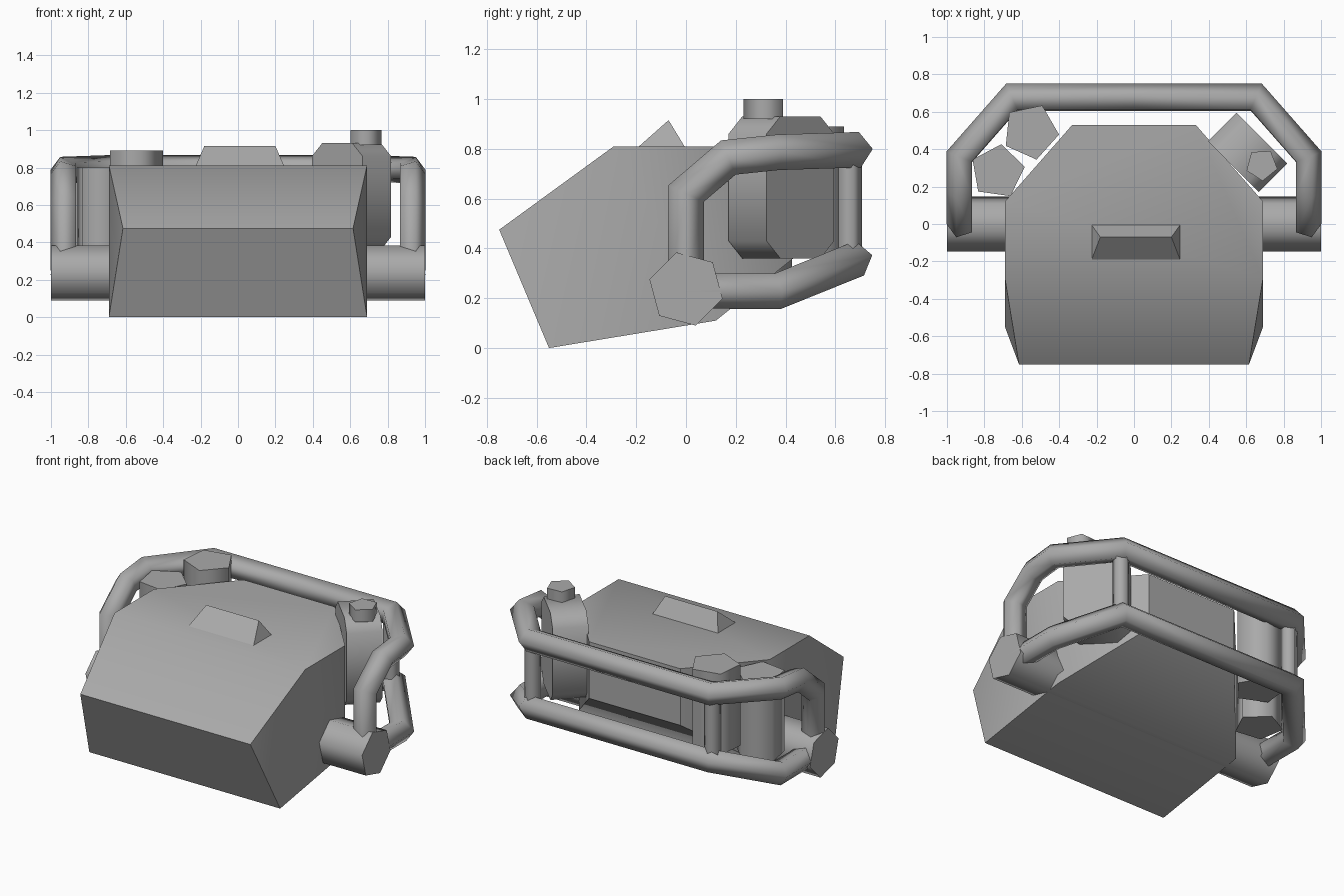
import bpy
import bmesh
import math
from mathutils import Vector, Matrix

cube = bpy.data.objects.get("Cube")
if cube:
    bpy.data.objects.remove(cube, do_unlink=True)

GREY = (0.4, 0.4, 0.4, 1)
mat = bpy.data.materials.new("plain grey")
mat.use_nodes = True
mat.diffuse_color = GREY
mat.node_tree.nodes["Principled BSDF"].inputs["Base Color"].default_value = GREY


def finish(bm, name, angle, mirror=False):
    """Turn a bmesh into a named, shaded object."""
    bmesh.ops.recalc_face_normals(bm, faces=bm.faces)
    mesh = bpy.data.meshes.new(name)
    bm.to_mesh(mesh)
    bm.free()
    mesh.materials.append(mat)
    ob = bpy.data.objects.new(name, mesh)
    bpy.context.collection.objects.link(ob)
    bpy.ops.object.select_all(action="DESELECT")
    ob.select_set(True)
    bpy.context.view_layer.objects.active = ob
    bpy.ops.object.shade_smooth_by_angle(angle=math.radians(angle))
    if mirror:
        ob.modifiers.new("mirror", "MIRROR").use_clip = True
    return ob


def hull(name, points, angle):
    """Convex solid around a few corner points."""
    bm = bmesh.new()
    for p in points:
        bm.verts.new(p)
    bmesh.ops.convex_hull(bm, input=bm.verts)
    bmesh.ops.dissolve_limit(bm, angle_limit=0.02, verts=bm.verts, edges=bm.edges)
    return finish(bm, name, angle)


def prism(name, sides, radius, depth, matrix, angle=75):
    """Regular prism whose first corner lies on its local +x."""
    bm = bmesh.new()
    bottom = [bm.verts.new(matrix @ Vector((radius * math.cos(a), radius * math.sin(a), 0)))
              for a in (math.tau * i / sides for i in range(sides))]
    base = bm.faces.new(bottom)
    ext = bmesh.ops.extrude_face_region(bm, geom=[base], use_keep_orig=True)
    up = matrix.to_3x3() @ Vector((0, 0, depth))
    bmesh.ops.translate(bm, vec=up, verts=[g for g in ext["geom"] if isinstance(g, bmesh.types.BMVert)])
    return finish(bm, name, angle)


def upright(name, x, y, z0, z1, radius, turn):
    m = Matrix.Translation((x, y, z0)) @ Matrix.Rotation(math.radians(turn), 4, "Z")
    return prism(name, 5, radius, z1 - z0, m)


def bar(name, path, radius):
    """Mitred five-sided tube along a half path ending on the mirror plane."""
    path = [Vector(p) for p in path]
    dirs = [(b - a).normalized() for a, b in zip(path, path[1:])]
    out = Vector((1, 0, 0))
    side = dirs[0].cross(out)
    ring = [path[0] + radius * (out * math.cos(a) + side * math.sin(a))
            for a in (math.tau * i / 5 for i in range(5))]
    bm = bmesh.new()
    prev = [bm.verts.new(p) for p in ring]
    bm.faces.new(prev)
    for i, d in enumerate(dirs):
        normal = d + dirs[i + 1] if i + 1 < len(dirs) else out
        ring = [p + d * ((path[i + 1] - p).dot(normal) / d.dot(normal)) for p in ring]
        new = [bm.verts.new(p) for p in ring]
        for k in range(5):
            j = (k + 1) % 5
            bm.faces.new((prev[k], prev[j], new[j], new[k]))
        prev = new
    return finish(bm, name, 75, mirror=True)


# Main body: wedge-fronted block with chamfered back corners
half = [(0.69, -0.29, 0.81), (0.615, -0.75, 0.475), (0.69, -0.55, 0), (0.69, 0.12, 0.11),
        (0.33, 0.53, 0.44), (0.33, 0.53, 0.81), (0.69, 0.12, 0.81)]
hull("body", [(s * x, y, z) for s in (1, -1) for x, y, z in half], 45)

# Ridge on the roof
hull("roof_ridge", [(0.01 + s * x, y, z) for s in (1, -1)
                    for x, y, z in ((0.24, 0, 0.8), (0.24, -0.2, 0.8), (0.19, -0.07, 0.915))], 30)

# Six-sided axle through the body
axle = Matrix.Translation((-1, 0, 0.237)) @ Matrix.Rotation(math.pi / 2, 4, "Y")
prism("axle", 6, 0.152, 2, axle @ Matrix.Rotation(math.radians(15), 4, "Z"))

# Tubular guard frame
bar("upper_guard_bar", [(0.927, 0, 0.25), (0.927, 0, 0.62), (0.927, 0.17, 0.765),
                        (0.927, 0.36, 0.785), (0.65, 0.675, 0.795), (0, 0.675, 0.795)], 0.075)
bar("lower_guard_bar", [(0.927, 0, 0.23), (0.927, 0.36, 0.228),
                        (0.65, 0.675, 0.355), (0, 0.675, 0.355)], 0.075)
for s, label in ((1, "left"), (-1, "right")):
    upright(label + "_guard_post", s * 0.65, 0.655, 0.355, 0.795, 0.052, 90)

# Five-sided canisters on the right
upright("right_rear_canister", -0.553, 0.494, 0.36, 0.89, 0.153, 66)
upright("right_front_canister", -0.73, 0.28, 0.27, 0.8, 0.148, 82)

# Chamfered fuel can and its cap on the left
along, across = Vector((1, -1, 0)).normalized(), Vector((1, 1, 0)).normalized()
centre = Vector((0.607, 0.383, 0.645))
hull("left_fuel_can", [centre + along * a + across * b + Vector((0, 0, z))
                       for sa in (1, -1) for sz in (1, -1) for b in (0.108, -0.108)
                       for a, z in ((sa * 0.192, sz * 0.215), (sa * 0.114, sz * 0.285))], 50)
upright("fuel_can_cap", 0.683, 0.317, 0.92, 1.0, 0.087, -87)
